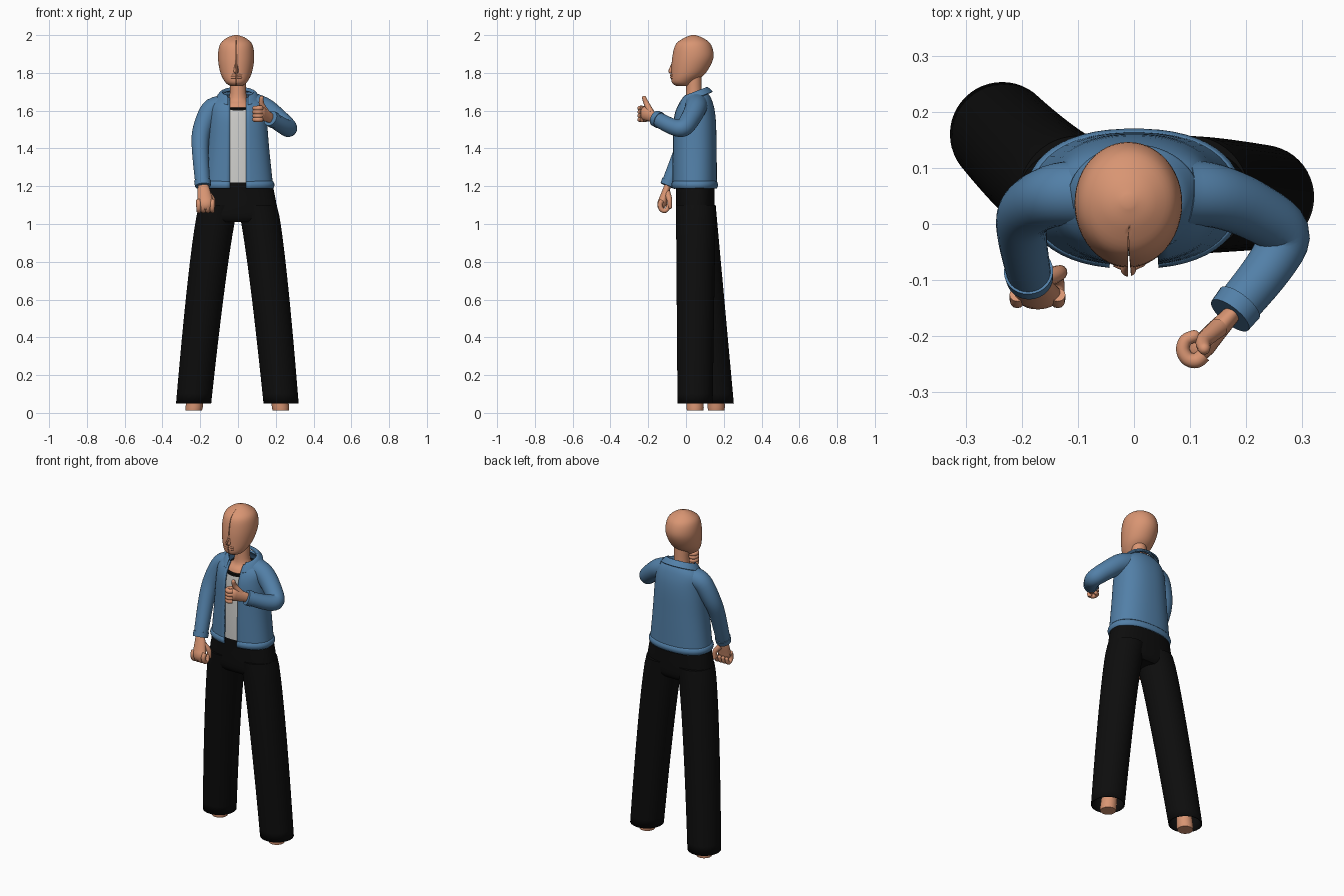
import bpy, bmesh, math
from mathutils import Vector

cube = bpy.data.objects.get("Cube")
if cube:
    bpy.data.objects.remove(cube, do_unlink=True)


def material(name, red, green, blue):
    made = bpy.data.materials.new(name)
    made.use_nodes = True
    made.diffuse_color = (red, green, blue, 1)
    shader = made.node_tree.nodes["Principled BSDF"]
    shader.inputs["Base Color"].default_value = made.diffuse_color
    return made


SKIN = material("skin", .69, .3, .17)
DENIM = material("denim_blue", .085, .215, .39)
BLACK = material("black_cloth", .004, .004, .004)
GREY = material("light_grey_cloth", .62, .62, .6)


def loft(name, rings, mat, closed=True, open_end=False):
    """Skin a list of equal point rings into a smooth surface."""
    bm = bmesh.new()
    rows = [[bm.verts.new(point) for point in ring] for ring in rings]
    count = len(rows[0])
    for lower, upper in zip(rows, rows[1:]):
        for i in range(count if closed else count - 1):
            j = (i + 1) % count
            bm.faces.new((lower[i], lower[j], upper[j], upper[i]))
    if closed:
        bm.faces.new(rows[0])
        if not open_end:
            bm.faces.new(rows[-1])
    bmesh.ops.recalc_face_normals(bm, faces=bm.faces)
    mesh = bpy.data.meshes.new(name)
    bm.to_mesh(mesh)
    bm.free()
    mesh.materials.append(mat)
    ob = bpy.data.objects.new(name, mesh)
    bpy.context.collection.objects.link(ob)
    bpy.ops.object.select_all(action='DESELECT')
    ob.select_set(True)
    bpy.context.view_layer.objects.active = ob
    bpy.ops.object.shade_smooth_by_angle(angle=math.radians(50))
    return ob


def thicken(ob, thickness):
    cloth = ob.modifiers.new("cloth", 'SOLIDIFY')
    cloth.thickness = thickness


def spline(rows, steps=5):
    """Smooth interpolation through rows of numbers."""
    rows = [Vector(row) for row in rows]
    last = len(rows) - 1
    out = []
    for i in range(last):
        start, end = rows[i], rows[i + 1]
        leave = (end - rows[max(i - 1, 0)]) / 2
        arrive = (rows[min(i + 2, last)] - start) / 2
        for step in range(steps):
            t = step / steps
            blend = t * t * (3 - 2 * t)
            out.append(start.lerp(end, blend) + leave * (t * (1 - t) ** 2)
                       - arrive * (t * t * (1 - t)))
    return out + [rows[-1]]


def oval(z, rx, ry, x=0, y=.045, power=2.0, tilt=0, gap=0, count=48):
    """Horizontal superellipse; a gap leaves it open at the front."""
    reach = math.acos((gap / rx) ** (power / 2)) if gap else math.pi / 2
    span = math.pi + 2 * reach if gap else math.tau
    points = []
    for i in range(count):
        angle = span * i / (count - 1 if gap else count) - reach
        c, s = math.cos(angle), math.sin(angle)
        dx = math.copysign(abs(c) ** (2 / power), c) * rx
        dy = math.copysign(abs(s) ** (2 / power), s) * ry
        points.append((x + dx, y + dy, z + tilt * dy))
    return points


def tube(name, path, mat, start, end, squash=1.0, side=(1, 0, 0), count=20, domed=True):
    """Tapered tube along a smooth path, flat or domed at the far end."""
    points = spline(path)
    last = len(points) - 1
    radii = [start + (end - start) * i / last for i in range(last + 1)]
    if domed:
        ahead = (points[-1] - points[-2]).normalized()
        tip = points[-1]
        for angle in map(math.radians, (25, 50, 70, 85)):
            points.append(tip + ahead * end * math.sin(angle))
            radii.append(end * math.cos(angle))
    across, rings = Vector(side), []
    for i, (point, radius) in enumerate(zip(points, radii)):
        ahead = points[min(i + 1, len(points) - 1)] - points[max(i - 1, 0)]
        ahead.normalize()
        across = (across - ahead * across.dot(ahead)).normalized()
        up = ahead.cross(across) * squash
        turns = [math.tau * k / count for k in range(count)]
        rings.append([point + (across * math.cos(a) + up * math.sin(a)) * radius for a in turns])
    return loft(name, rings, mat)


# Head: rows of height, front, back and half width
face_x = -.01
head_rows = spline([(1.73, -.05, .03, .03), (1.75, -.075, .045, .057), (1.8, -.078, .105, .083),
                    (1.88, -.073, .145, .096), (1.95, -.055, .132, .086),
                    (1.985, -.01, .09, .05), (2, .03, .05, .01)])
head = loft("head", [oval(z, width, (back - front) / 2, face_x, (front + back) / 2)
                     for z, front, back, width in head_rows], SKIN)
nose = tube("nose", [(face_x, -.07, 1.85), (face_x, -.08, 1.81)], SKIN, start=.006, end=.014)
mouth = [tube(name, [(face_x - .025, -.07, z), (face_x, -.079, z), (face_x + .025, -.07, z)],
              SKIN, start=.006, end=.006, count=10)
         for name, z in (("upper_lip", 1.788), ("lower_lip", 1.776))]

# Tapered seam down the face
seam = loft("seam_cutter", [[(face_x - half, -.2, z), (face_x + half, -.2, z), (face_x, depth, z)]
                            for z, half, depth in ((1.7, .011, -.035), (1.985, .003, -.005))], SKIN)
seam.hide_render = True
seam.hide_set(True)
for part in (head, nose, *mouth):
    cut = part.modifiers.new("seam", 'BOOLEAN')
    cut.operation = 'DIFFERENCE'
    cut.solver = 'EXACT'
    cut.object = seam

# Neck and chest
neck_rows = spline([(1.58, .11, .09), (1.63, .085, .07), (1.67, .047, .045), (1.78, .042, .04)])
loft("neck_and_chest", [oval(z, rx, ry, y=.042) for z, rx, ry in neck_rows], SKIN)

# Shirt with a dark neckline
shirt_rows = ((1.22, .155, .102), (1.55, .13, .102), (1.62, .105, .092))
loft("shirt", [oval(z, rx, ry, power=2.2, tilt=.15 * (z > 1.6)) for z, rx, ry in shirt_rows], GREY)
loft("shirt_neckline", [oval(z, .107, .094, tilt=.15) for z in (1.615, 1.628)], BLACK)

# Trousers: a waist, then two flared legs open at the hem
waist_rows = spline([(1.01, .18, .08), (1.05, .208, .1), (1.19, .187, .102), (1.29, .15, .106)])
loft("trouser_waist", [oval(z, rx, ry, y=.05, power=2.4) for z, rx, ry in waist_rows], BLACK)


def leg(label, side, foot_x, foot_y):
    rings = []
    for i in range(21):
        t = i / 20
        x = .1 + (foot_x - .1) * t ** .75
        y = .052 + (foot_y - .052) * t
        radius = .105 - .012 * t
        rings.append(oval(1.1 - 1.05 * t, radius, radius, side * x, y))
    thicken(loft(label + "_trouser_leg", rings, BLACK, open_end=True), .006)
    loft(label + "_foot", [oval(z, radius, radius, side * (foot_x - z / 10), foot_y)
                           for z, radius in ((.2, .038), (.03, .046), (.012, .043))], SKIN)


leg("right", -1, foot_x=.235, foot_y=.16)
leg("left", 1, foot_x=.228, foot_y=.048)

# Jacket body, open at the front, with a waistband
jacket_rows = spline([(1.2, .186, .119), (1.4, .165, .117), (1.56, .152, .112),
                      (1.64, .14, .092), (1.685, .085, .063)])
jacket = loft("jacket_body", [oval(z, rx, ry, power=2.3, tilt=max(0, 2 * (z - 1.55)), gap=.044)
                              for z, rx, ry in jacket_rows], DENIM, closed=False)
thicken(jacket, .01)
band_rings = []
for i in range(7):
    bulge = .007 * math.sin(math.pi * i / 6)
    band_rings.append(oval(1.187 + .04 * i / 6, .186 + bulge, .118 + bulge, power=2.3, gap=.044))
thicken(loft("jacket_waistband", band_rings, DENIM, closed=False), .01)

# Folded collar
collar_rows = spline([(1.685, .078, .06), (1.7, .084, .064), (1.693, .098, .075), (1.665, .118, .097)])
collar = loft("collar", [oval(z, rx, ry, tilt=.38, gap=.055) for z, rx, ry in collar_rows],
              DENIM, closed=False)
thicken(collar, .008)


# Sleeves, each ending in a raised cuff
def sleeve(label, path):
    tube(label + "_sleeve", path, DENIM, start=.061, end=.039, count=28, domed=False)
    wrist = Vector(path[-1])
    ahead = (wrist - Vector(path[-2])).normalized()
    cuff = [wrist + ahead * step for step in (-.015, .015)]
    tube(label + "_cuff", cuff, DENIM, start=.044, end=.042, count=28, domed=False)


sleeve("right", [(-.09, .055, 1.62), (-.145, .05, 1.6), (-.19, .025, 1.5),
                 (-.2, -.015, 1.4), (-.187, -.09, 1.215)])
sleeve("left", [(.09, .055, 1.63), (.145, .05, 1.61), (.21, .025, 1.56),
                (.265, -.015, 1.51), (.245, -.07, 1.515), (.18, -.152, 1.555)])


# Hands: each finger follows the same curl, turned by its own direction
def finger(name, centre, bend):
    path = []
    for angle in map(math.radians, range(-60, 190, 48)):
        forward = Vector((0, -.022, 0)) * math.cos(angle)
        path.append(Vector(centre) + forward + Vector(bend) * math.sin(angle))
    tube(name, path, SKIN, start=.014, end=.011, count=12)


for i in range(4):
    finger(f"right_finger_{i + 1}", (-.208 + .024 * i, -.115, 1.1), bend=(0, 0, -.03))
    finger(f"left_finger_{i + 1}", (.107, -.222, 1.553 + .02 * i), bend=(-.02, 0, 0))

# Right hand hangs loosely
tube("right_palm", [(-.186, -.096, 1.21), (-.18, -.107, 1.17), (-.172, -.125, 1.115)],
     SKIN, start=.026, end=.042, squash=.6)
tube("right_thumb", [(-.165, -.1, 1.165), (-.135, -.088, 1.13), (-.132, -.085, 1.09)],
     SKIN, start=.018, end=.011, count=12)

# Left hand raises its thumb
tube("left_palm", [(.175, -.16, 1.56), (.15, -.187, 1.573), (.125, -.215, 1.585)],
     SKIN, start=.026, end=.037, squash=.6, side=(0, 0, 1))
tube("left_thumb", [(.15, -.185, 1.59), (.125, -.208, 1.635), (.125, -.222, 1.668)],
     SKIN, start=.018, end=.011, count=12)
